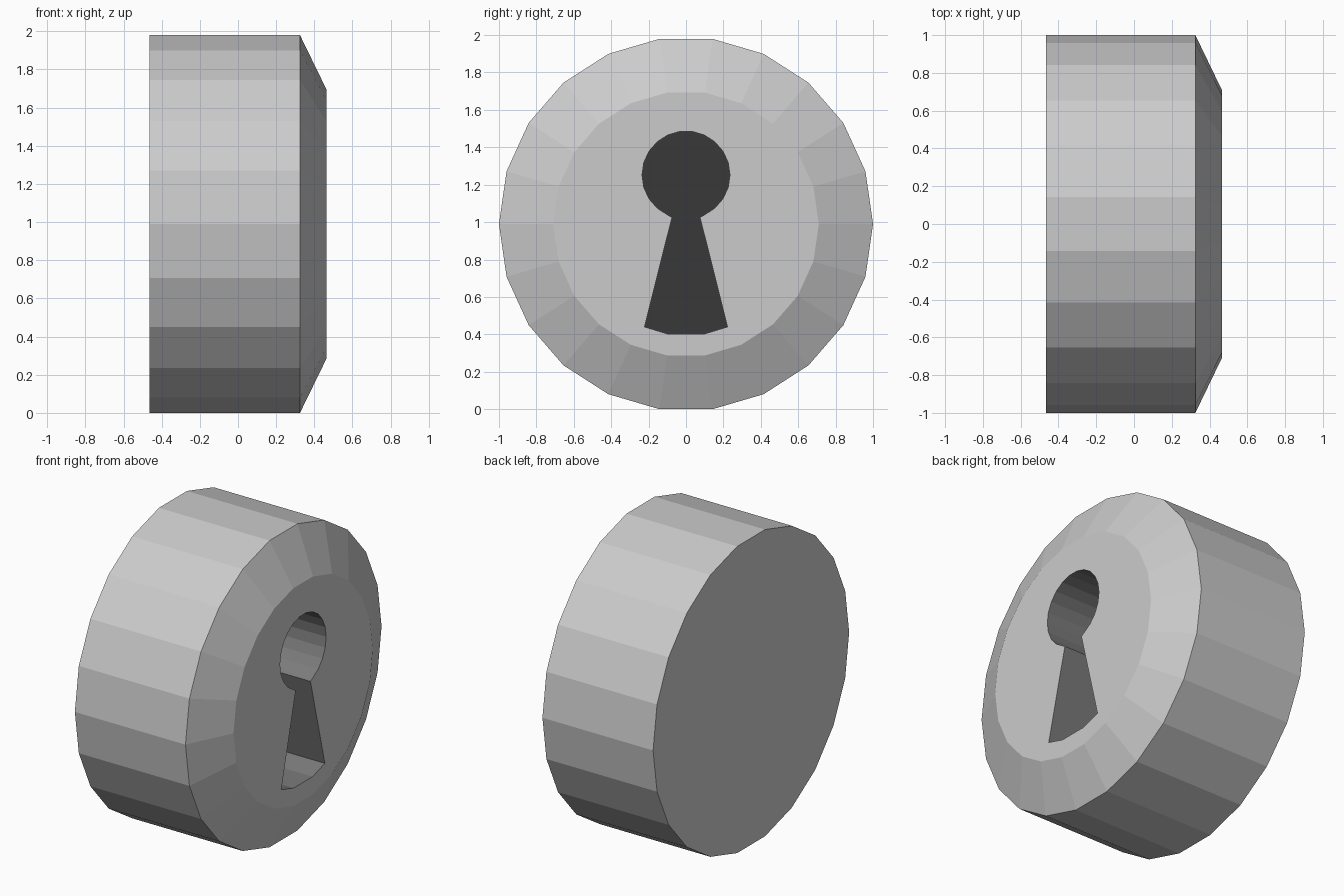
import bpy, bmesh
from math import sin, cos, pi

if "Cube" in bpy.data.objects:
    bpy.data.objects.remove(bpy.data.objects["Cube"])

SIDES = 22
CZ = cos(pi / SIDES)          # centre height, so a flat side rests on z = 0
BACK, SHOULDER, FRONT, FLOOR = -0.465, 0.325, 0.465, 0.0


def circle(radius, cz, ks=range(SIDES)):
    return [(radius * cos(2 * pi * k / SIDES), cz + radius * sin(2 * pi * k / SIDES)) for k in ks]


def ring(bm, x, outline):
    return [bm.verts.new((x, y, z)) for y, z in outline]


def bridge(bm, a, b, mat=0):
    n = len(a)
    for i in range(n):
        j = (i + 1) % n
        bm.faces.new((a[i], a[j], b[j], b[i])).material_index = mat


def loop_edges(bm, loop):
    return [bm.edges.get((v, loop[i - 1])) for i, v in enumerate(loop)]


bm = bmesh.new()

# Drum with a bevelled front rim
back = ring(bm, BACK, circle(1, CZ))
shoulder = ring(bm, SHOULDER, circle(1, CZ))
front = ring(bm, FRONT, circle(0.71, CZ))
bm.faces.new(back)
bridge(bm, back, shoulder)
bridge(bm, shoulder, front)

# Keyhole outline: round top, narrow neck, flared slot
arc = circle(0.235, 1.252, range(-4, 16))
hole = arc + [(-0.075, 1.025), (-0.222, 0.44), (-0.097, 0.402),
              (0.097, 0.402), (0.222, 0.44), (0.075, 1.025)]
lip = ring(bm, FRONT, hole)
bottom = ring(bm, FLOOR, hole)
bridge(bm, lip, bottom, 1)
bm.faces.new(bottom).material_index = 2

# Flat front plate around the keyhole
bmesh.ops.triangle_fill(bm, use_beauty=True, use_dissolve=False, normal=(1, 0, 0),
                        edges=loop_edges(bm, front) + loop_edges(bm, lip))
bmesh.ops.recalc_face_normals(bm, faces=bm.faces)

mesh = bpy.data.meshes.new("keyhole_lock")
bm.to_mesh(mesh)
bm.free()

# Grey body, dark keyhole walls and nearly black floor
for name, shade in (("body", 0.8), ("keyhole_wall", 0.2), ("keyhole_floor", 0.04)):
    mat = bpy.data.materials.new(name)
    mat.diffuse_color = (shade, shade, shade, 1)
    mat.use_nodes = True
    mat.node_tree.nodes["Principled BSDF"].inputs["Base Color"].default_value = mat.diffuse_color
    mesh.materials.append(mat)

bpy.context.collection.objects.link(bpy.data.objects.new("keyhole_lock", mesh))
